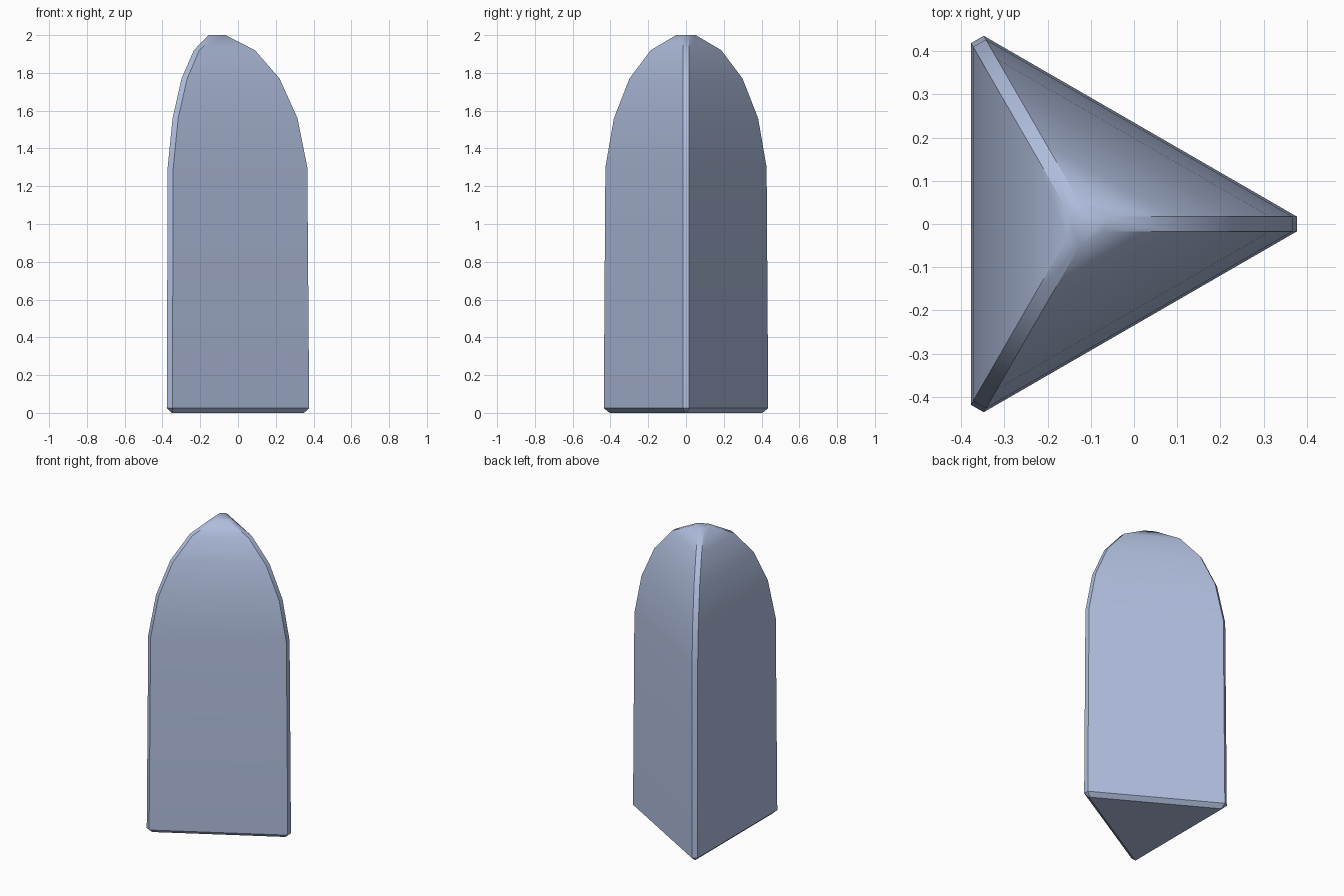
import bpy
import bmesh
from math import cos, sin, radians
from mathutils import Vector

cube = bpy.data.objects.get("Cube")
if cube:
    bpy.data.objects.remove(cube, do_unlink=True)

steel = bpy.data.materials.new("pale_blue_steel")
steel.use_nodes = True
colour = (0.43, 0.51, 0.72, 1)
steel.diffuse_color = colour
steel.node_tree.nodes["Principled BSDF"].inputs["Base Color"].default_value = colour

AXIS_X = -0.116          # centre of the triangular section
CHAMFER_TOP = 0.025
# (height, distance of the blunted corner from the axis, half width of its flat)
PROFILE = [(0, 0.465, 0.003), (CHAMFER_TOP, 0.493, 0.017), (1.3, 0.483, 0.017),
           (1.56, 0.431, 0.017), (1.77, 0.336, 0.017), (1.92, 0.206, 0.017),
           (2, 0.05, 0.017)]


def section(bm, z, reach, half):
    """Triangle with three blunted corners."""
    ring = []
    for angle in (0, 120, 240):
        c, s = cos(radians(angle)), sin(radians(angle))
        for side in (-half, half):
            ring.append(bm.verts.new(Vector((AXIS_X + reach * c - side * s,
                                             reach * s + side * c, z))))
    return ring


# Three-sided blade body rising to a rounded tip
bm = bmesh.new()
rings = [section(bm, *level) for level in PROFILE]
for low, high in zip(rings, rings[1:]):
    for i in range(6):
        j = (i + 1) % 6
        bm.faces.new((low[i], low[j], high[j], high[i]))
bm.faces.new(reversed(rings[0]))
bm.faces.new(rings[-1])

# Smooth along the height, sharp along the corners and the base chamfer
for face in bm.faces:
    face.smooth = True
for edge in bm.edges:
    a, b = (v.co.z for v in edge.verts)
    edge.smooth = abs(a - b) < 0.001 and a > CHAMFER_TOP + 0.01

mesh = bpy.data.meshes.new("pointed_prism")
bm.to_mesh(mesh)
bm.free()
mesh.materials.append(steel)
body = bpy.data.objects.new("pointed_prism", mesh)
bpy.context.collection.objects.link(body)
